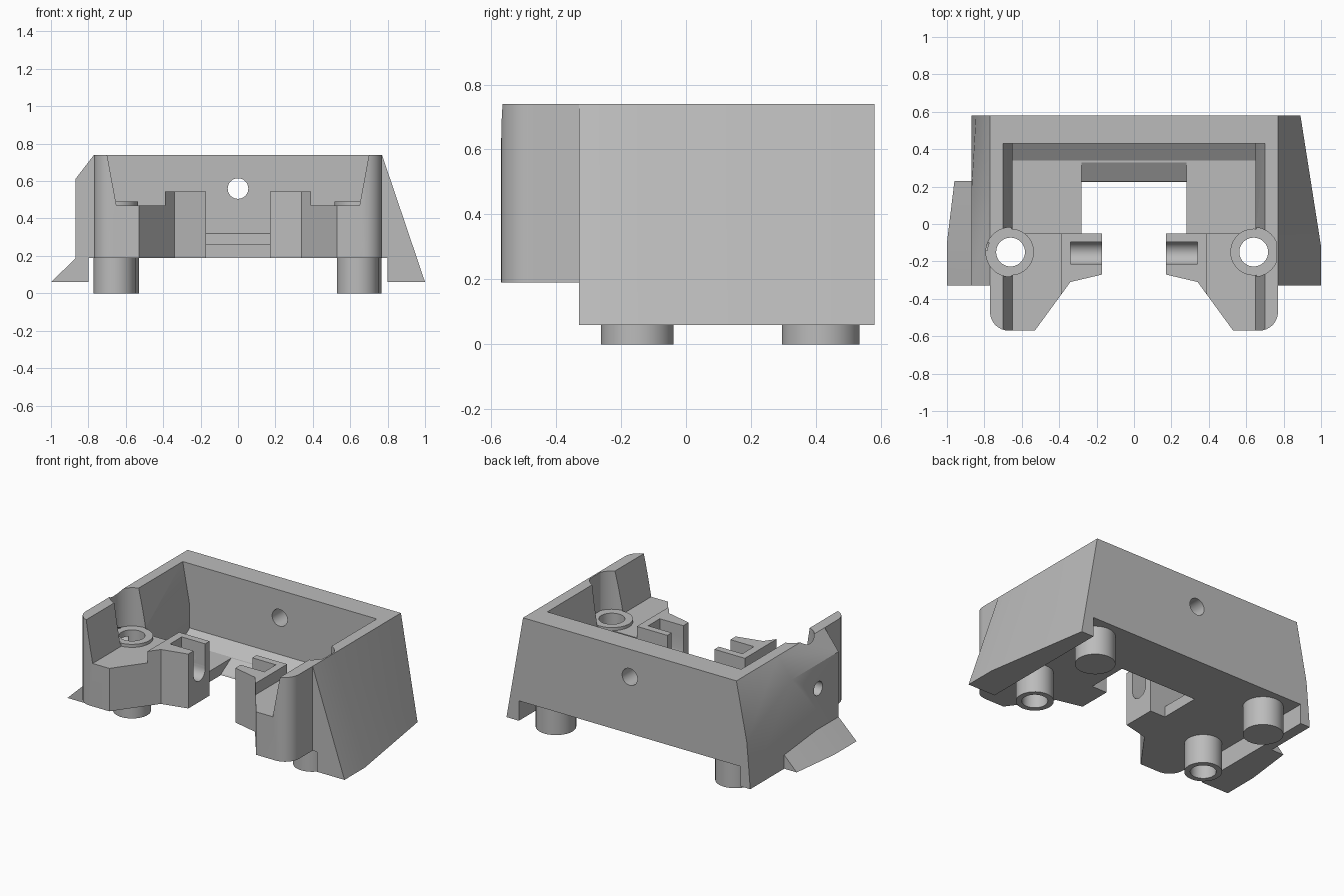
import bpy, bmesh, math

old = bpy.data.objects.get("Cube")
if old:
    bpy.data.objects.remove(old, do_unlink=True)

GREY = bpy.data.materials.new("plain grey")
GREY.use_nodes = True
GREY.diffuse_color = (0.5, 0.5, 0.5, 1)
GREY.node_tree.nodes["Principled BSDF"].inputs["Base Color"].default_value = (0.5, 0.5, 0.5, 1)


def loft(name, rings):
    """Closed solid through rings of 3D points."""
    bm = bmesh.new()
    loops = [[bm.verts.new(p) for p in ring] for ring in rings]
    n = len(loops[0])
    for a, b in zip(loops, loops[1:]):
        for i in range(n):
            j = (i + 1) % n
            bm.faces.new((a[i], a[j], b[j], b[i]))
    bm.faces.new(loops[0])
    bm.faces.new(loops[-1])
    bmesh.ops.recalc_face_normals(bm, faces=bm.faces)
    mesh = bpy.data.meshes.new(name)
    bm.to_mesh(mesh)
    bm.free()
    mesh.materials.append(GREY)
    obj = bpy.data.objects.new(name, mesh)
    bpy.context.collection.objects.link(obj)
    return obj


def prism(name, pts, axis, lo, hi):
    """Extrude a 2D profile along one axis."""
    place = {"x": lambda p, t: (t, p[0], p[1]),
             "y": lambda p, t: (p[0], t, p[1]),
             "z": lambda p, t: (p[0], p[1], t)}[axis]
    return loft(name, [[place(p, t) for p in pts] for t in (lo, hi)])


def arc(cx, cy, r, start, end, steps):
    return [(cx + r * math.cos(math.radians(start + (end - start) * i / steps)),
             cy + r * math.sin(math.radians(start + (end - start) * i / steps)))
            for i in range(steps + 1)]


def rod(name, cx, cy, r, axis, lo, hi):
    return prism(name, arc(cx, cy, r, 0, 360, 40)[:-1], axis, lo, hi)


def cut(obj, cutters):
    for c in cutters:
        c.hide_render = True
        mod = obj.modifiers.new("cut", "BOOLEAN")
        mod.operation, mod.solver, mod.object = "DIFFERENCE", "EXACT", c
    graph = bpy.context.evaluated_depsgraph_get()
    mesh = bpy.data.meshes.new_from_object(obj.evaluated_get(graph))
    obj.modifiers.clear()
    obj.data = mesh


def flip(pts):
    return [(-x, y) for x, y in reversed(pts)]


BOTTOM, DECK, RIM = 0.19, 0.47, 0.74
POST_Y = -0.15
parts, cutters = [], []


def helper(obj):
    cutters.append(obj)
    return obj


# Main body: C-shaped plan with rounded front corners
half = [(0.28, 0.2), (0.28, -0.05), (0.17, -0.05), (0.17, -0.27), (0.34, -0.31), (0.53, -0.57)]
half += arc(0.67, -0.47, 0.1, -90, 0, 8) + [(0.77, 0.58)]
body = prism("body", half + flip(half), "z", BOTTOM, RIM)

# Cavity above the deck, lower pocket, and the sloped gap at the centre
upper = helper(prism("upper_cutter", [(-0.65, DECK), (0.65, DECK), (0.7, RIM), (0.7, 0.9), (-0.7, 0.9), (-0.7, RIM)],
                     "y", -0.8, 0.43))
pocket = helper(prism("pocket_cutter", [(-0.05, 0.26), (0.34, 0.26), (0.43, 0.32), (0.43, 0.6), (-0.05, 0.6)],
                      "x", -0.65, 0.65))
gap = helper(prism("gap_cutter", [(0.1, 0.1), (0.17, 0.1), (0.23, 0.2), (0.43, 0.32), (0.43, 0.6), (0.1, 0.6)],
                   "x", -0.28, 0.28))
back_hole = helper(rod("back_hole_cutter", 0, 0.56, 0.055, "y", 0.3, 0.8))
side_hole = helper(rod("side_hole_cutter", -0.12, 0.45, 0.045, "x", -1.1, -0.72))

# Side skirts: faceted on one side, a plain slope on the other
inner = [(-0.8, 0.06), (-0.8, BOTTOM), (-0.76, BOTTOM), (-0.76, RIM)]
near = [(-0.77, RIM), (-0.87, 0.61), (-0.87, 0.06)]
far = [(-0.77, RIM), (-0.845, 0.36), (-0.87, 0.06)]
faceted = loft("faceted_skirt", [[(x, y, z) for x, z in ring + inner]
                                 for y, ring in ((-0.33, near), (0.15, near), (0.58, far))])
sloped = loft("sloped_skirt", [[(x, y, z) for x, z in [(0.77, RIM), (edge, 0.06)] + [(-a, b) for a, b in inner]]
                               for y, edge in ((-0.33, 1.0), (-0.12, 1.0), (0.58, 0.89))])
fin = loft("side_fin", [[(-0.82, y, 0.06), (edge, y, 0.06), (-0.87, y, top), (-0.82, y, top)]
                        for y, edge, top in ((-0.33, -1.0, 0.185), (-0.1, -1.0, 0.185), (0.23, -0.96, 0.15))])
parts += [body, faceted, sloped, fin]

body_cuts = [upper, pocket, gap, back_hole, side_hole]
skirt_cuts = [side_hole]

for side, word in ((1, "left"), (-1, "right")):
    px = 0.64 if side > 0 else -0.66
    lo, hi = sorted((side * 0.1, side * 0.34))
    slot = helper(prism(word + "_slot_cutter",
                        [(-0.215, 0.7)] + arc(-0.155, 0.385, 0.06, 180, 360, 10) + [(-0.095, 0.7)],
                        "x", lo, hi))
    hole = helper(rod(word + "_hole_cutter", px, POST_Y, 0.077, "z", -0.1, 0.9))
    access = helper(rod(word + "_access_cutter", px, POST_Y, 0.132, "z", 0.49, 0.9))
    body_cuts += [slot, hole, access]
    if side < 0:
        skirt_cuts.append(access)

    # Slotted tower on the inner end of each arm
    plan = [(0.17, -0.05), (0.17, -0.27), (0.34, -0.31), (0.39, -0.378), (0.39, -0.05)]
    tower = prism(word + "_slotted_tower", [(side * x, y) for x, y in plan], "z", 0.4, 0.545)
    cut(tower, [slot])

    # Raised screw seat and the hollow front post below it
    seat = rod(word + "_screw_seat", px, POST_Y, 0.125, "z", 0.45, 0.49)
    front_post = rod(word + "_front_post", px, POST_Y, 0.112, "z", 0, 0.22)
    cut(seat, [hole])
    cut(front_post, [hole])
    back_post = rod(word + "_back_post", side * 0.648, 0.415, 0.12, "z", 0, 0.22)
    parts += [tower, seat, front_post, back_post]

cut(body, body_cuts)
cut(faceted, skirt_cuts)

for c in cutters:
    bpy.data.objects.remove(c, do_unlink=True)

# Smooth the round walls, keep the edges sharp
bpy.ops.object.select_all(action="DESELECT")
for p in parts:
    p.select_set(True)
bpy.context.view_layer.objects.active = body
bpy.ops.object.shade_smooth_by_angle(angle=math.radians(25))
